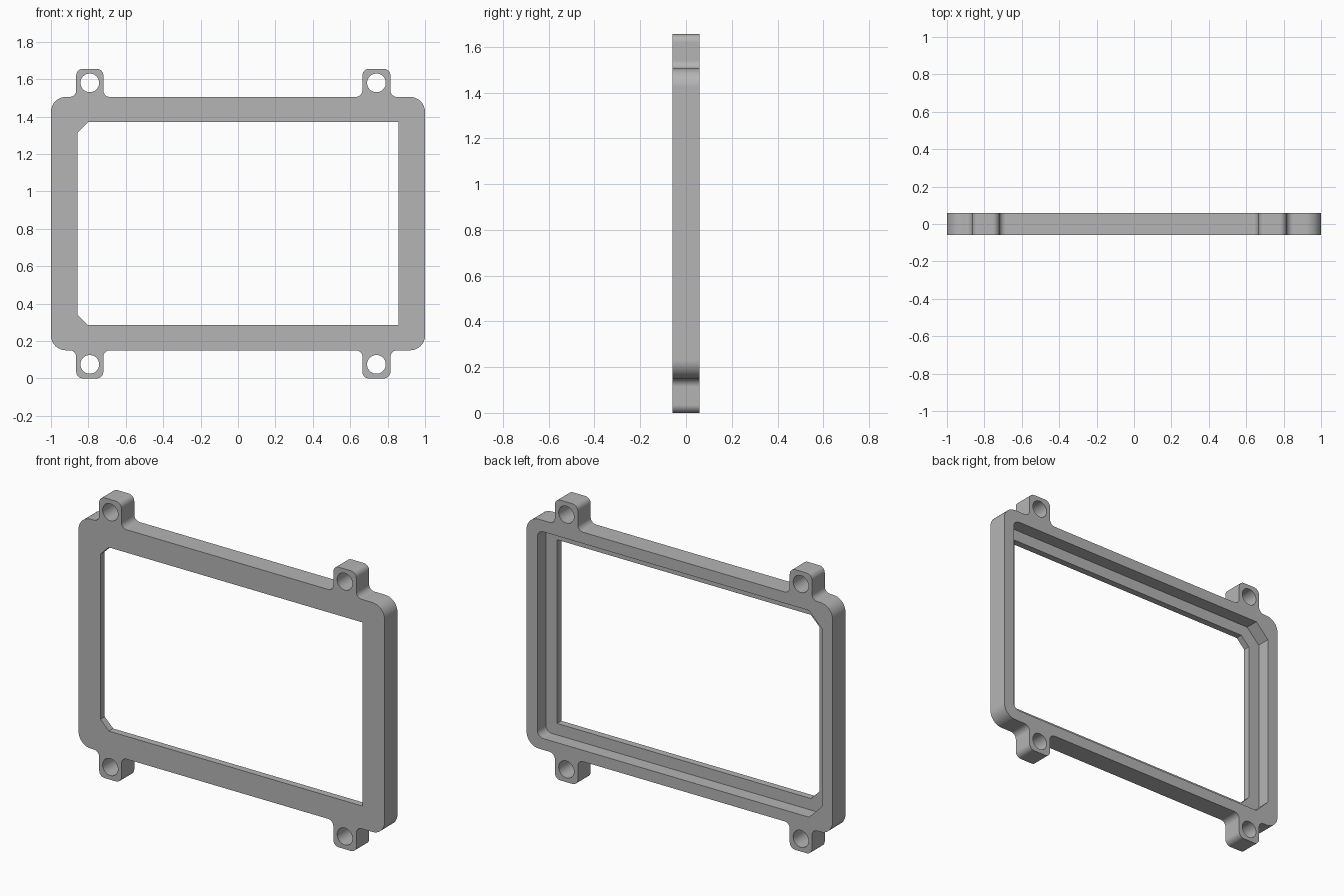
import bpy, bmesh, math
from mathutils import Vector

if "Cube" in bpy.data.objects:
    bpy.data.objects.remove(bpy.data.objects["Cube"], do_unlink=True)

HEIGHT, HALF_DEPTH, LEDGE_Y = 1.655, 0.06, -0.02
BODY_TOP = 1.505
TABS = [(-0.865, -0.72), (0.665, 0.815)]

grey = bpy.data.materials.new("plain grey")
grey.use_nodes = True
colour = (0.46, 0.46, 0.46, 1)
grey.diffuse_color = colour
grey.node_tree.nodes["Principled BSDF"].inputs["Base Color"].default_value = colour


def fillet(corners, steps=8):
    """Round each (x, z, radius) right-angle corner; radius 0 stays sharp."""
    points = []
    for i, (x, z, r) in enumerate(corners):
        p = Vector((x, z))
        if r == 0:
            points.append(p)
            continue
        a = (Vector(corners[i - 1][:2]) - p).normalized()
        b = (Vector(corners[(i + 1) % len(corners)][:2]) - p).normalized()
        centre = p + (a + b) * r
        for s in range(steps + 1):
            t = s / steps * math.pi / 2
            points.append(centre - b * r * math.cos(t) - a * r * math.sin(t))
    return points


def prism(name, points, y0, y1):
    """Extrude an x-z outline from y0 to y1."""
    bm = bmesh.new()
    face = bm.faces.new([bm.verts.new((p[0], y0, p[1])) for p in points])
    moved = bmesh.ops.extrude_face_region(bm, geom=[face])["geom"]
    bmesh.ops.translate(bm, vec=(0, y1 - y0, 0),
                        verts=[v for v in moved if isinstance(v, bmesh.types.BMVert)])
    bmesh.ops.recalc_face_normals(bm, faces=bm.faces[:])
    mesh = bpy.data.meshes.new(name)
    bm.to_mesh(mesh)
    bm.free()
    obj = bpy.data.objects.new(name, mesh)
    bpy.context.collection.objects.link(obj)
    mesh.materials.append(grey)
    return obj


def flip(z):
    return HEIGHT - z


def window(half_x, top, chamfer, radius):
    """Rectangle with two chamfered corners on the -x side."""
    low = flip(top)
    return fillet([(-half_x, top - chamfer, 0), (-half_x + chamfer, top, 0),
                   (half_x, top, radius), (half_x, low, radius),
                   (-half_x + chamfer, low, 0), (-half_x, low + chamfer, 0)])


# Outer outline: upper half with two tabs, then mirrored for the lower half
upper = [(-1, BODY_TOP, 0.08)]
for left, right in TABS:
    upper += [(left, BODY_TOP, 0.035), (left, HEIGHT, 0.035),
              (right, HEIGHT, 0.035), (right, BODY_TOP, 0.035)]
upper.append((1, BODY_TOP, 0.08))
lower = [(x, flip(z), r) for x, z, r in reversed(upper)]
frame = prism("bezel_frame", fillet(upper + lower), -HALF_DEPTH, HALF_DEPTH)

# Cutters: front opening, rear pocket and screw holes
cutters = [prism("opening_cutter", window(0.857, 1.37, 0.055, 0), -0.2, 0.2),
           prism("pocket_cutter", window(0.93, 1.438, 0.085, 0.04), LEDGE_Y, 0.2)]
for left, right in TABS:
    for z in (1.58, flip(1.58)):
        ring = [((left + right) / 2 + 0.05 * math.cos(k * math.tau / 40),
                 z + 0.05 * math.sin(k * math.tau / 40)) for k in range(40)]
        cutters.append(prism("hole_cutter", ring, -0.2, 0.2))

bpy.ops.object.select_all(action='DESELECT')
bpy.context.view_layer.objects.active = frame
frame.select_set(True)
for cutter in cutters:
    mod = frame.modifiers.new("cut", 'BOOLEAN')
    mod.operation, mod.solver, mod.object = 'DIFFERENCE', 'EXACT', cutter
    bpy.ops.object.modifier_apply(modifier=mod.name)
    bpy.data.objects.remove(cutter, do_unlink=True)

# Smooth fillets, crisp edges
bpy.ops.object.shade_smooth_by_angle(angle=math.radians(30))
weighted = frame.modifiers.new("weighted normals", 'WEIGHTED_NORMAL')
weighted.keep_sharp = True
